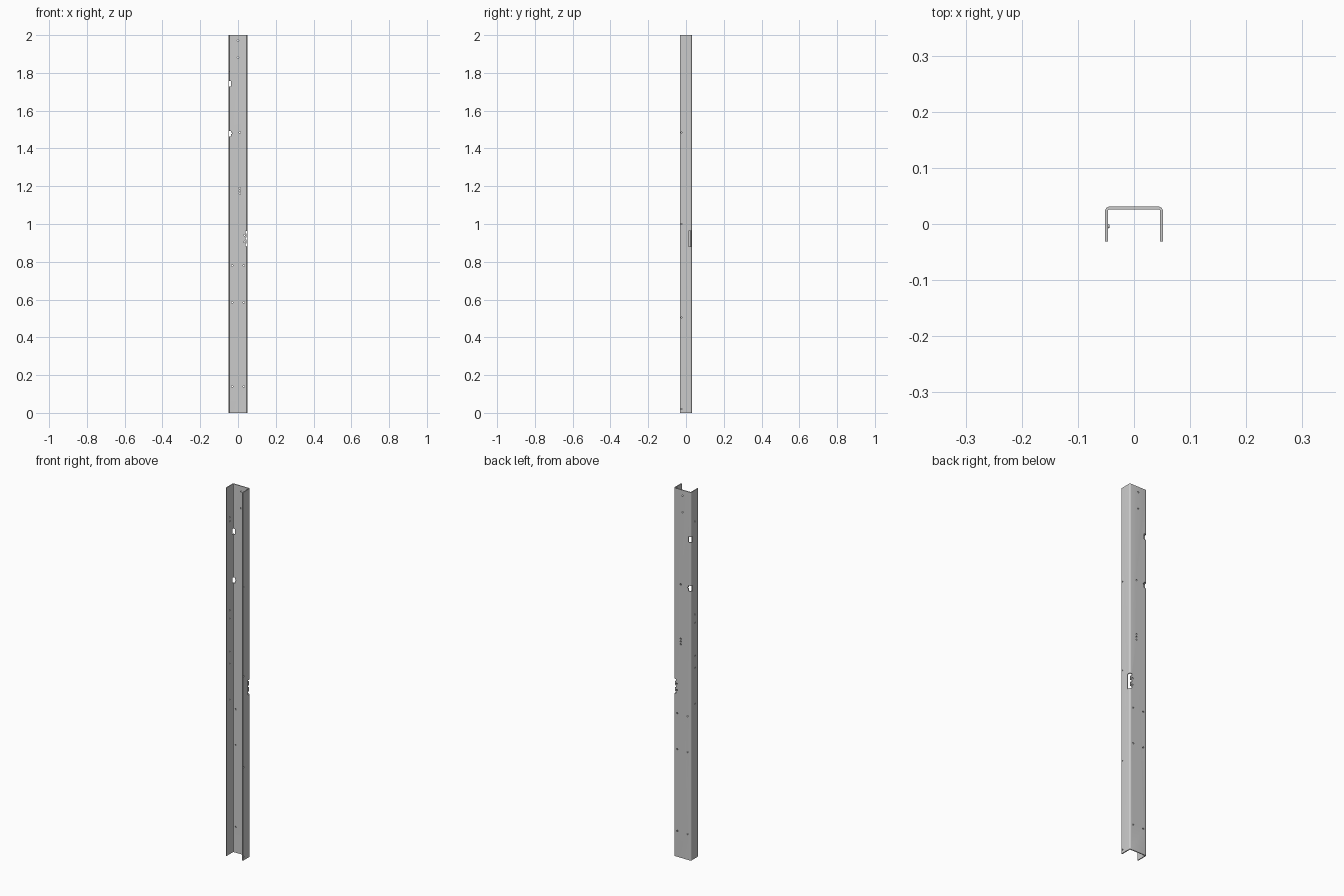
import bpy, bmesh, math
from mathutils import Matrix, Vector

if "Cube" in bpy.data.objects:
    bpy.data.objects.remove(bpy.data.objects["Cube"])

W, D, T, R, H = 0.0515, 0.031, 0.005, 0.008, 2.0


def new_object(name, bm):
    bmesh.ops.recalc_face_normals(bm, faces=bm.faces)
    mesh = bpy.data.meshes.new(name)
    bm.to_mesh(mesh)
    bm.free()
    ob = bpy.data.objects.new(name, mesh)
    bpy.context.collection.objects.link(ob)
    return ob


def half_path(w, d, r):
    # left leg from the open edge up and around the rounded corner
    pts = [(-w, -D)]
    for i in range(7):
        a = math.pi - i * math.pi / 12
        pts.append((-w + r + r * math.cos(a), d - r + r * math.sin(a)))
    return pts


def full_path(w, d, r):
    left = half_path(w, d, r)
    return left + [(-x, y) for x, y in reversed(left)]


# Bent sheet-metal U channel
outline = full_path(W, D, R) + full_path(W - T, D - T, R - T)[::-1]
bm = bmesh.new()
face = bm.faces.new([bm.verts.new((x, y, 0)) for x, y in outline])
geo = bmesh.ops.extrude_face_region(bm, geom=[face])["geom"]
bmesh.ops.translate(bm, vec=(0, 0, H), verts=[g for g in geo if isinstance(g, bmesh.types.BMVert)])
channel = new_object("u_channel", bm)

# Cutters
cut = bmesh.new()


def drill(center, axis, r=0.004):
    rot = Vector((0, 0, 1)).rotation_difference(Vector(axis)).to_matrix().to_4x4()
    bmesh.ops.create_cone(cut, cap_ends=True, segments=16, radius1=r, radius2=r,
                          depth=0.02, matrix=Matrix.Translation(center) @ rot)


def slot(center, size):
    bmesh.ops.create_cube(cut, size=1, matrix=Matrix.Translation(center) @ Matrix.Diagonal((*size, 1)))


# Web holes
web = [(0, 1.97), (0, 1.88), (-0.035, 1.48), (0.01, 1.485),
       (0.01, 1.19), (0.01, 1.175), (0.01, 1.16), (0.034, 0.905), (0.034, 0.94)]
web += [(s * 0.031, z) for z in (0.78, 0.585, 0.14) for s in (-1, 1)]
for x, z in web:
    drill((x, D - T / 2, z), (0, 1, 0))

# Flange holes
for z in (1.83, 1.325, 1.28, 1.10, 1.035, 0.84):
    drill((-W + T / 2, -0.004, z), (1, 0, 0), 0.0035)
for y, z in ((-0.024, 1.485), (-0.024, 1.0), (-0.024, 0.505), (-0.024, 0.02)):
    drill((W - T / 2, y, z), (1, 0, 0), 0.0035)

# Corner openings: two on the left, one long on the right with web reliefs
for z in (1.742, 1.477):
    slot((-0.048, 0.028, z), (0.022, 0.018, 0.03))
slot((0.0515, 0.023, 0.923), (0.013, 0.02, 0.082))
for z in (0.89, 0.923, 0.957):
    slot((0.043, 0.029, z), (0.009, 0.012, 0.012))

cutter = new_object("hole_cutter", cut)
cutter.hide_render = True
mod = channel.modifiers.new("holes", 'BOOLEAN')
mod.object = cutter
mod.operation = 'DIFFERENCE'
mod.solver = 'EXACT'
mod.use_self = True
bpy.context.view_layer.objects.active = channel
channel.select_set(True)
bpy.ops.object.modifier_apply(modifier=mod.name)
bpy.data.objects.remove(cutter, do_unlink=True)
bpy.ops.object.shade_smooth_by_angle(angle=math.radians(30))

# Small stud on the inside of the left flange
bm = bmesh.new()
bmesh.ops.create_cone(bm, cap_ends=True, segments=16, radius1=0.004, radius2=0.003, depth=0.004,
                      matrix=Matrix.Translation((-W + T + 0.001, -0.004, 1.808)) @ Matrix.Rotation(math.pi / 2, 4, 'Y'))
new_object("flange_stud", bm)
